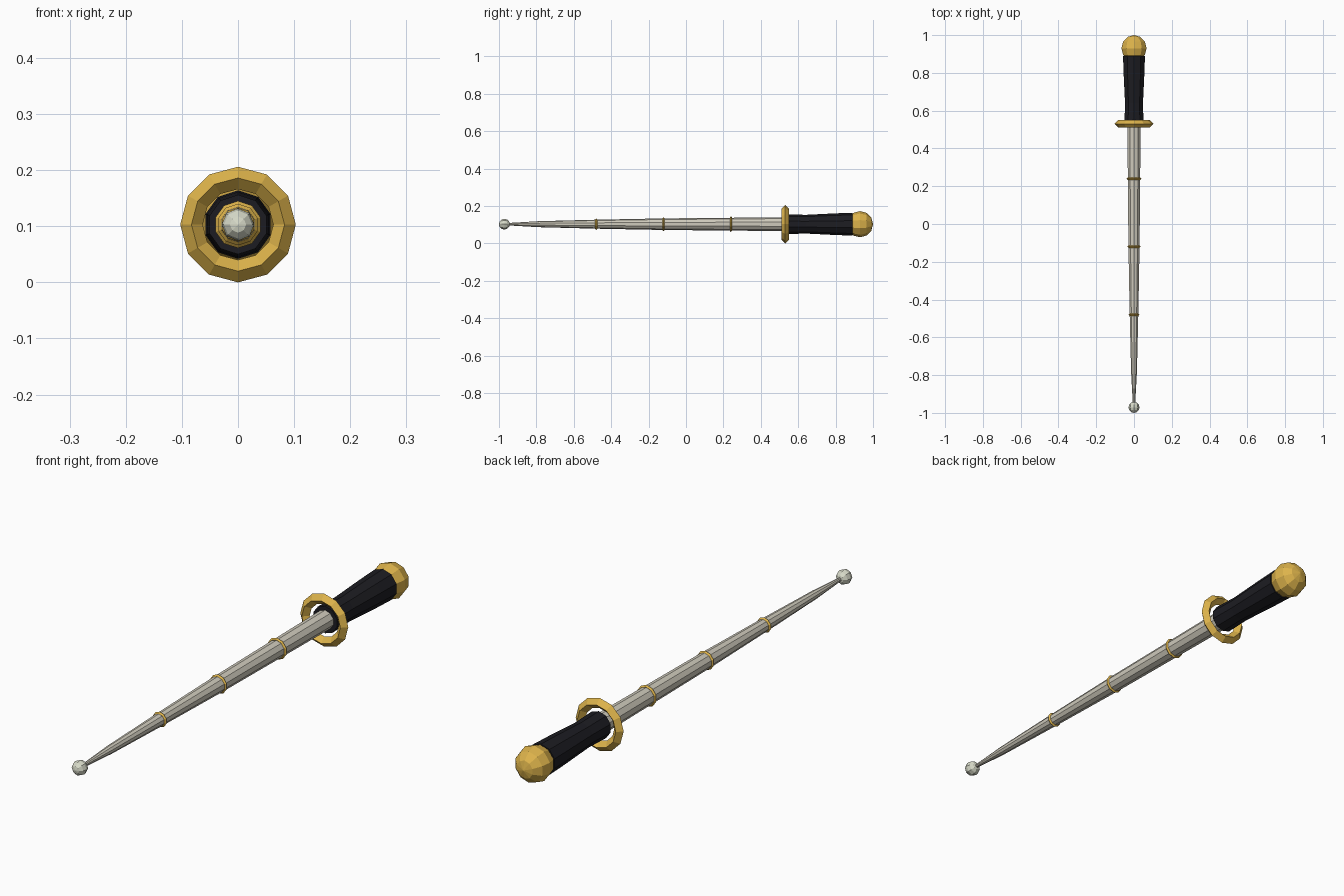
import bpy
from math import pi, sin, cos

if "Cube" in bpy.data.objects:
    bpy.data.objects.remove(bpy.data.objects["Cube"])

CZ = 0.103  # height of the long axis


def material(name, rgb):
    m = bpy.data.materials.new(name)
    m.diffuse_color = (*rgb, 1)
    m.use_nodes = True
    m.node_tree.nodes["Principled BSDF"].inputs["Base Color"].default_value = m.diffuse_color
    return m


gold = material("gold", (0.72, 0.45, 0.07))
black = material("black", (0.012, 0.012, 0.016))
silver = material("silver", (0.62, 0.59, 0.50))
pearl = material("pearl", (0.68, 0.70, 0.58))


def lathe(name, profile, sides, mat, closed=False):
    """Spin (radius, y) points around the long axis; radius 0 makes a pole."""
    verts, rings, faces = [], [], []
    for r, y in profile:
        n = 1 if r == 0 else sides
        start = len(verts)
        for i in range(n):
            a = 2 * pi * i / sides
            verts.append((r * sin(a), y, CZ + r * cos(a)))
        rings.append([start + i % n for i in range(sides)])
    pairs = list(zip(rings, rings[1:]))
    if closed:
        pairs.append((rings[-1], rings[0]))
    for a, b in pairs:
        for i in range(sides):
            j = (i + 1) % sides
            quad = list(dict.fromkeys((a[i], a[j], b[j], b[i])))
            if len(quad) > 2:
                faces.append(quad)
    if not closed:
        for ring in (rings[0][::-1], rings[-1]):
            if len(set(ring)) == sides:
                faces.append(ring)
    me = bpy.data.meshes.new(name)
    me.from_pydata(verts, [], faces)
    me.materials.append(mat)
    ob = bpy.data.objects.new(name, me)
    bpy.context.collection.objects.link(ob)
    return ob


def ball(name, r, y, sides, rings, mat):
    pts = [(0 if k in (0, rings) else r * sin(pi * k / rings),
            y - r * cos(pi * k / rings)) for k in range(rings + 1)]
    lathe(name, pts, sides, mat)


def ring(name, major, minor, y, sides, mat):
    pts = [(major + minor, y), (major, y + minor),
           (major - minor, y), (major, y - minor)]
    lathe(name, pts, sides, mat, closed=True)


# Tapered shaft and tip bead
lathe("shaft", [(0.006, -0.96), (0.016, -0.79), (0.024, -0.48),
                (0.031, -0.12), (0.037, 0.54)], 10, silver)
ball("tip_bead", 0.029, -0.971, 8, 6, pearl)

# Thin bands along the shaft
for k, (y, r) in enumerate([(0.24, 0.036), (-0.12, 0.031), (-0.48, 0.024)]):
    ring(f"band_{k + 1}", r, 0.006, y, 10, gold)

# Open guard ring, waisted grip and round pommel
ring("guard_ring", 0.083, 0.020, 0.53, 12, gold)
lathe("grip", [(0.053, 0.535), (0.050, 0.64), (0.058, 0.80),
               (0.061, 0.89)], 10, black)
ball("pommel", 0.070, 0.930, 10, 6, gold)
